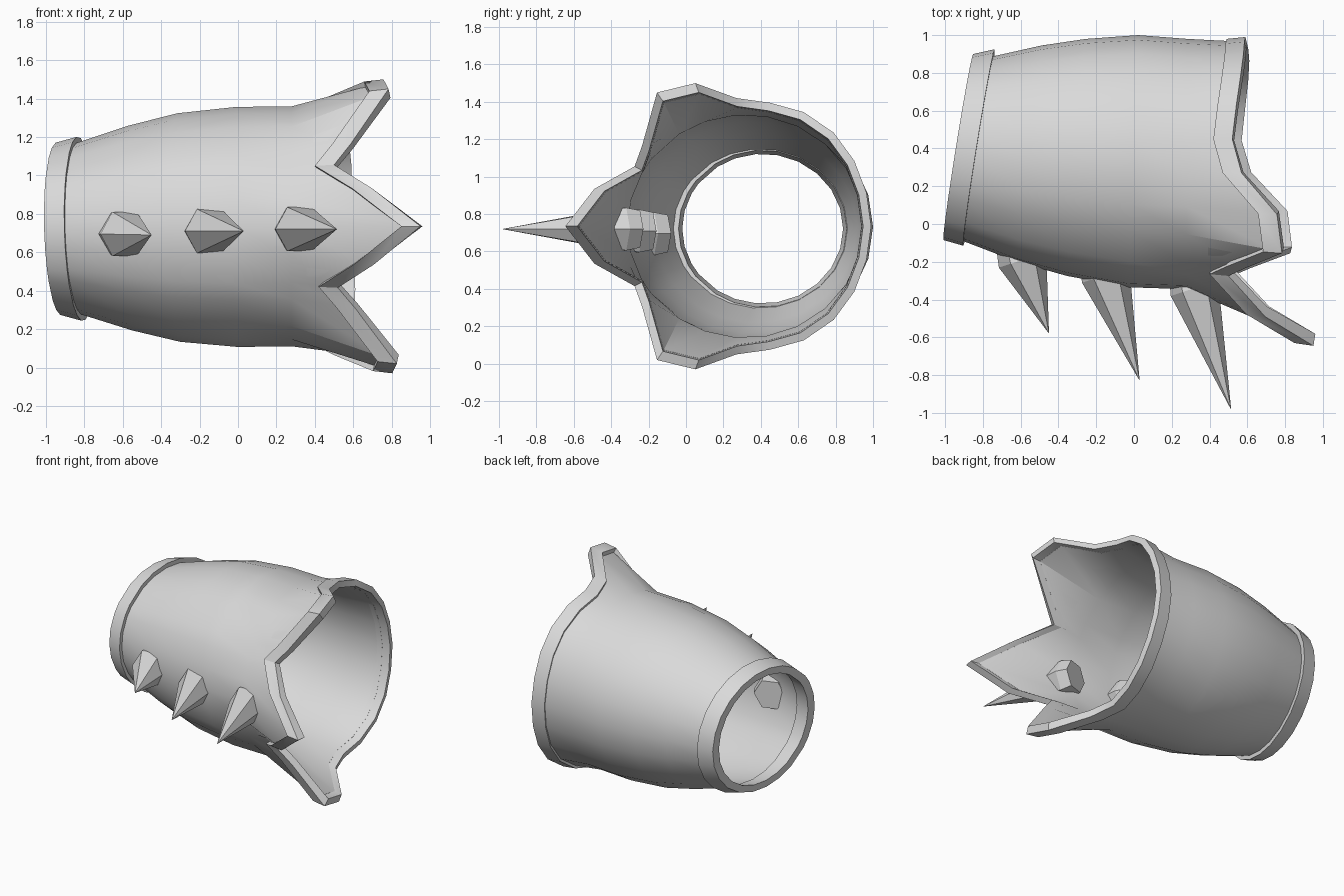
import bpy, bmesh
from math import atan2, cos, sin, pi
from mathutils import Vector

cube = bpy.data.objects.get("Cube")
if cube:
    bpy.data.objects.remove(cube, do_unlink=True)

grey = bpy.data.materials.new("plain grey")
grey.use_nodes = True
grey.diffuse_color = (0.7, 0.7, 0.7, 1)
grey.node_tree.nodes["Principled BSDF"].inputs["Base Color"].default_value = (0.7, 0.7, 0.7, 1)

CY, CZ = 0.33, 0.735


def finish(name, bm, smooth):
    bmesh.ops.recalc_face_normals(bm, faces=bm.faces)
    mesh = bpy.data.meshes.new(name)
    bm.to_mesh(mesh)
    bm.free()
    mesh.materials.append(grey)
    ob = bpy.data.objects.new(name, mesh)
    bpy.context.collection.objects.link(ob)
    if smooth:
        bpy.ops.object.select_all(action='DESELECT')
        ob.select_set(True)
        bpy.context.view_layer.objects.active = ob
        bpy.ops.object.shade_smooth_by_angle(angle=pi / 6)
    return ob


def loft(name, rings):
    """Closed tube wall: rings are joined in order, the last to the first."""
    bm = bmesh.new()
    rows = [[bm.verts.new(p) for p in ring] for ring in rings]
    for i, a in enumerate(rows):
        b = rows[(i + 1) % len(rows)]
        for j in range(len(a)):
            k = (j + 1) % len(a)
            bm.faces.new((a[j], a[k], b[k], b[j]))
    return finish(name, bm, True)


# Jagged rim, upper half from back to front: y, height above centre, x
half = [(0.99, 0, 0.60), (0.965, 0.18, 0.60), (0.90, 0.35, 0.60),
        (0.79, 0.50, 0.59), (0.63, 0.61, 0.57), (0.45, 0.66, 0.55),
        (0.27, 0.685, 0.60), (0.05, 0.765, 0.79), (-0.155, 0.715, 0.815),
        (-0.235, 0.43, 0.61), (-0.275, 0.32, 0.52), (-0.49, 0.20, 0.71),
        (-0.645, 0, 0.96)]
rim = half + [(y, -h, x) for y, h, x in half[-2:0:-1]]
even = [2 * pi * i / len(rim) for i in range(len(rim))]
angles = [atan2(h, y - CY) % (2 * pi) for y, h, x in rim]


def rim_ring(dx, scale):
    return [(x + dx - 0.03 * h, CY + (y - CY) * scale, CZ + h * scale)
            for y, h, x in rim]


def oval(x, y_low, y_high, half_height, scale=1.0, tilt=None):
    """Cross-section of the sleeve, leaning more towards the narrow end."""
    if tilt is None:
        tilt = max(0, (0.3 - x) / 1.2)
    cy, ry = (y_low + y_high) / 2, (y_high - y_low) / 2
    ring = []
    for a in angles:
        y = cy + ry * scale * cos(a)
        h = half_height * scale * sin(a)
        ring.append((x + tilt * (0.16 * (y - 0.41) - 0.027 * h), y,
                     CZ - 0.013 * tilt + h))
    return ring


# Barrel-shaped sleeve with an inner wall
stations = [(-0.90, -0.06, 0.87, 0.43), (-0.83, -0.09, 0.885, 0.445),
            (-0.55, -0.20, 0.945, 0.535), (-0.30, -0.275, 0.98, 0.597),
            (0.0, -0.335, 1.0, 0.627), (0.28, -0.345, 0.98, 0.627)]
outer = [oval(*s) for s in stations] + [rim_ring(-0.06, 0.965)]
inner = [oval(*s, scale=0.95) for s in stations] + [rim_ring(-0.06, 0.925)]
loft("sleeve", outer + inner[::-1])

# Pointed band around the wide opening
loft("jagged_rim", [rim_ring(-0.11, 0.985), rim_ring(-0.01, 1.0),
                    rim_ring(0, 0.935), rim_ring(-0.10, 0.92)])

# Plain band around the narrow opening
loft("end_band", [oval(-0.93, -0.085, 0.90, 0.45, tilt=1),
                  oval(-0.82, -0.115, 0.925, 0.48, tilt=1),
                  oval(-0.82, -0.04, 0.86, 0.42, tilt=1),
                  oval(-0.93, -0.02, 0.84, 0.40, tilt=1)])

# Row of six-sided spikes, their blunt roots showing inside
across, up = Vector((0.95, 0.31, 0)), Vector((0, 0, 1))
spikes = [((-0.59, -0.19, 0.695), (-0.45, -0.58, 0.69)),
          ((-0.15, -0.27, 0.71), (0.03, -0.83, 0.71)),
          ((0.32, -0.34, 0.72), (0.515, -0.985, 0.72))]
for n, (base, tip) in enumerate(spikes):
    base, tip = Vector(base), Vector(tip)
    root = base - (tip - base).normalized() * 0.08
    bm = bmesh.new()
    rows = []
    for centre, radius in ((root, 0.115), (base, 0.132)):
        rows.append([bm.verts.new(centre + radius * (across * cos(k * pi / 3)
                                                     + up * sin(k * pi / 3)))
                     for k in range(6)])
    point = bm.verts.new(tip)
    bm.faces.new(rows[0])
    for k in range(6):
        m = (k + 1) % 6
        bm.faces.new((rows[0][k], rows[0][m], rows[1][m], rows[1][k]))
        bm.faces.new((rows[1][k], rows[1][m], point))
    finish("spike_%d" % (n + 1), bm, False)
